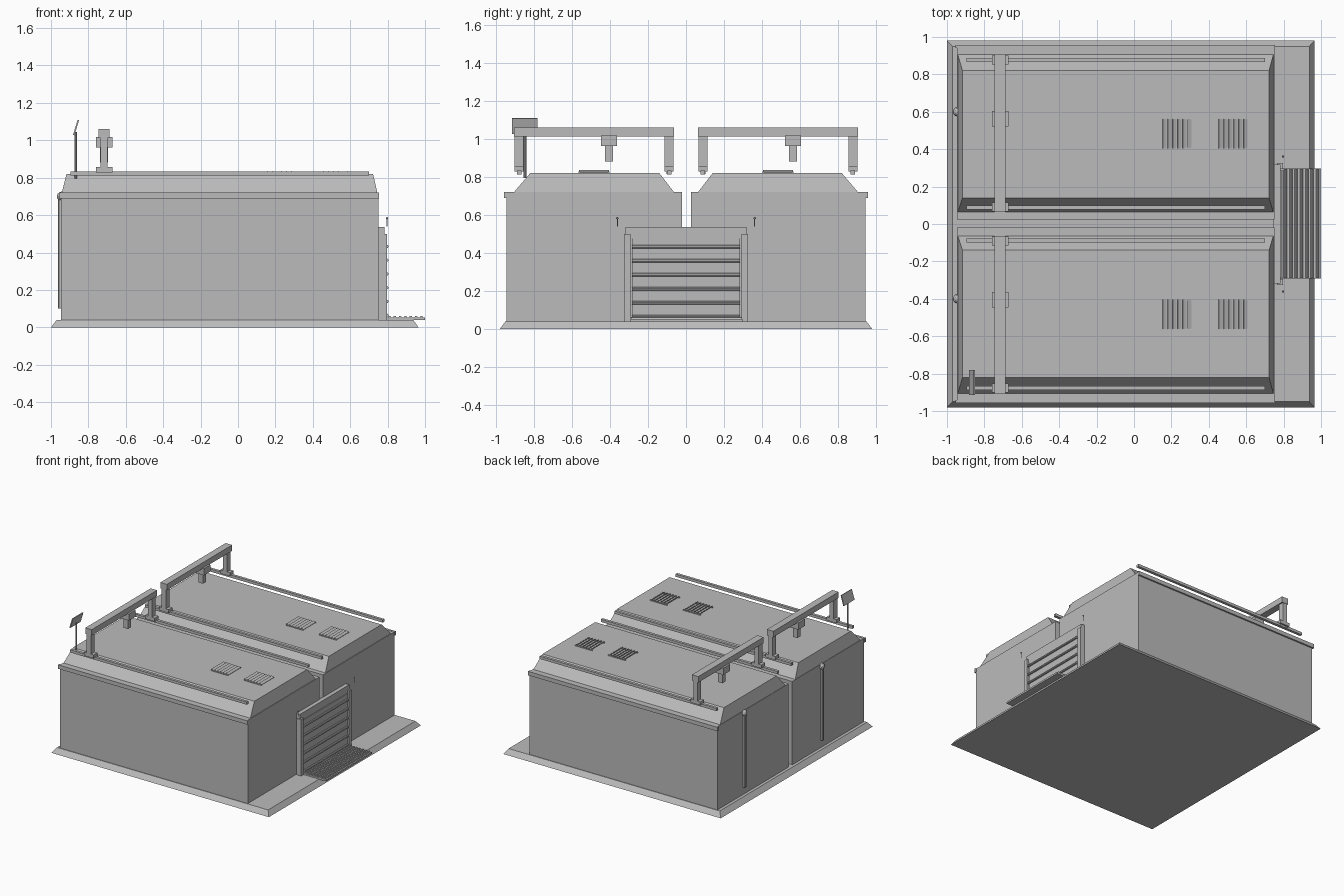
import bpy, bmesh, math
from mathutils import Matrix, Vector

if "Cube" in bpy.data.objects:
    bpy.data.objects.remove(bpy.data.objects["Cube"])

grey = bpy.data.materials.new("concrete grey")
grey.diffuse_color = (0.5, 0.5, 0.5, 1)
grey.use_nodes = True
grey.node_tree.nodes["Principled BSDF"].inputs["Base Color"].default_value = grey.diffuse_color


def finish(name, bm):
    bmesh.ops.recalc_face_normals(bm, faces=bm.faces[:])
    me = bpy.data.meshes.new(name)
    bm.to_mesh(me)
    bm.free()
    me.materials.append(grey)
    ob = bpy.data.objects.new(name, me)
    bpy.context.collection.objects.link(ob)
    return ob


def add_box(bm, x, y, z, tilt=0.0):
    """Box from (min, max) ranges, optionally tilted about its own y axis."""
    c = Vector([(r[0] + r[1]) / 2 for r in (x, y, z)])
    s = [r[1] - r[0] for r in (x, y, z)]
    m = Matrix.Translation(c) @ Matrix.Rotation(tilt, 4, 'Y') @ Matrix.Diagonal((*s, 1))
    bmesh.ops.create_cube(bm, size=1, matrix=m)


def boxes(name, *specs):
    bm = bmesh.new()
    for s in specs:
        add_box(bm, *s)
    return finish(name, bm)


def frustum(name, x0, y0, z0, x1, y1, z1):
    """Solid between a lower and an upper rectangle."""
    bm = bmesh.new()
    rings = []
    for x, y, z in ((x0, y0, z0), (x1, y1, z1)):
        rings.append([bm.verts.new((x[i], y[j], z)) for i, j in ((0, 0), (1, 0), (1, 1), (0, 1))])
    lo, hi = rings
    bm.faces.new(lo[::-1])
    bm.faces.new(hi)
    for i in range(4):
        k = (i + 1) % 4
        bm.faces.new((lo[i], lo[k], hi[k], hi[i]))
    return finish(name, bm)


def add_rod(bm, p, q, r, sides=8):
    p, q = Vector(p), Vector(q)
    d = q - p
    m = Matrix.Translation((p + q) / 2) @ d.to_track_quat('Z', 'Y').to_matrix().to_4x4()
    bmesh.ops.create_cone(bm, cap_ends=True, segments=sides, radius1=r, radius2=r,
                          depth=d.length, matrix=m)


# Foundation slab with bevelled rim
frustum("foundation", (-1, 0.965), (-0.98, 0.98), 0, (-0.97, 0.937), (-0.95, 0.95), 0.04)

# Two halls: inner wall, outer wall, trolley centre, drainpipe position
for label, s, inner, trolley, pipe_y in (("near", -1, 0.02, -0.405, -0.4),
                                         ("far", 1, 0.025, 0.562, 0.6)):
    def yr(a, b):
        return tuple(sorted((s * a, s * b)))

    boxes(label + "_hall_walls", ((-0.945, 0.75), yr(inner, 0.945), (0.035, 0.72)))
    frustum(label + "_hall_roof", (-0.942, 0.745), yr(0.063, 0.905), 0.72,
            (-0.917, 0.722), yr(0.14, 0.82), 0.82)

    # Gutter and drainpipe
    boxes(label + "_gutter", ((-0.955, 0.755), yr(0.94, 0.958), (0.69, 0.722)))
    bm = bmesh.new()
    add_rod(bm, (-0.947, pipe_y, 0.1), (-0.947, pipe_y, 0.69), 0.015, 10)
    bmesh.ops.create_icosphere(bm, subdivisions=2, radius=0.026,
                               matrix=Matrix.Translation((-0.943, pipe_y, 0.70)))
    finish(label + "_drainpipe", bm)

    # Crane rails
    for side, y in (("inner", 0.088), ("outer", 0.877)):
        boxes(f"{label}_{side}_crane_rail", ((-0.895, 0.7), yr(y - 0.011, y + 0.011), (0.812, 0.834)))

    # Gantry: beam, legs, feet and wheels
    boxes(label + "_gantry_beam", ((-0.745, -0.687), yr(0.063, 0.905), (1.012, 1.06)))
    for side, y in (("inner", 0.09), ("outer", 0.878)):
        boxes(f"{label}_{side}_gantry_leg",
              ((-0.735, -0.698), yr(y - 0.024, y + 0.024), (0.85, 1.013)),
              ((-0.76, -0.672), yr(y - 0.024, y + 0.024), (0.828, 0.856)))
        bm = bmesh.new()
        for x in (-0.742, -0.69):
            add_rod(bm, (x, s * y - 0.012, 0.828), (x, s * y + 0.012, 0.828), 0.012)
        finish(f"{label}_{side}_gantry_wheels", bm)
    boxes(label + "_hoist",
          ((-0.76, -0.672), (trolley - 0.042, trolley + 0.042), (0.962, 1.017)),
          ((-0.737, -0.696), (trolley - 0.021, trolley + 0.021), (0.88, 0.963)))

    # Roof vents: end bars with slanted slats
    vy = yr(0.405, 0.562)
    for i, x in enumerate((0.152, 0.452)):
        bm = bmesh.new()
        for k in range(6):
            cx = x + 0.012 + k * 0.0264
            add_box(bm, (cx - 0.011, cx + 0.011), vy, (0.826, 0.831), math.radians(25))
        for y in vy:
            add_box(bm, (x, x + 0.155), (y - 0.003, y + 0.003), (0.818, 0.828))
        finish(f"{label}_roof_vent_{i + 1}", bm)

    # Door post and warning lamp
    boxes(label + "_door_post", ((0.765, 0.797), yr(0.293, 0.325), (0.04, 0.5)),
          ((0.745, 0.78), yr(0.28, 0.318), (0.04, 0.49)))
    bm = bmesh.new()
    add_rod(bm, (0.797, s * 0.361, 0.54), (0.797, s * 0.361, 0.585), 0.0025, 6)
    bmesh.ops.create_icosphere(bm, subdivisions=1, radius=0.007,
                               matrix=Matrix.Translation((0.797, s * 0.361, 0.583)))
    finish(label + "_warning_lamp", bm)

# Entrance door: header, panel and horizontal ribs
boxes("door_header", ((0.745, 0.782), (-0.318, 0.318), (0.475, 0.537)))
boxes("door_panel", ((0.745, 0.788), (-0.285, 0.285), (0.045, 0.478)))
bm = bmesh.new()
for k in range(6):
    z = 0.065 + 0.0735 * k
    add_rod(bm, (0.796, -0.285, z), (0.796, 0.285, z), 0.009)
finish("door_ribs", bm)

# Loading ramp with grip ribs
boxes("ramp", ((0.782, 1.0), (-0.292, 0.297), (0.038, 0.052)))
bm = bmesh.new()
for k in range(7):
    x = 0.81 + 0.0285 * k
    add_rod(bm, (x, -0.29, 0.054), (x, 0.295, 0.054), 0.008)
finish("ramp_ribs", bm)

# Sign on a pole
bm = bmesh.new()
add_rod(bm, (-0.868, -0.847, 0.795), (-0.868, -0.847, 1.045), 0.007)
finish("sign_pole", bm)
boxes("sign_panel", ((-0.87, -0.862), (-0.915, -0.78), (1.026, 1.11), math.radians(17)))
